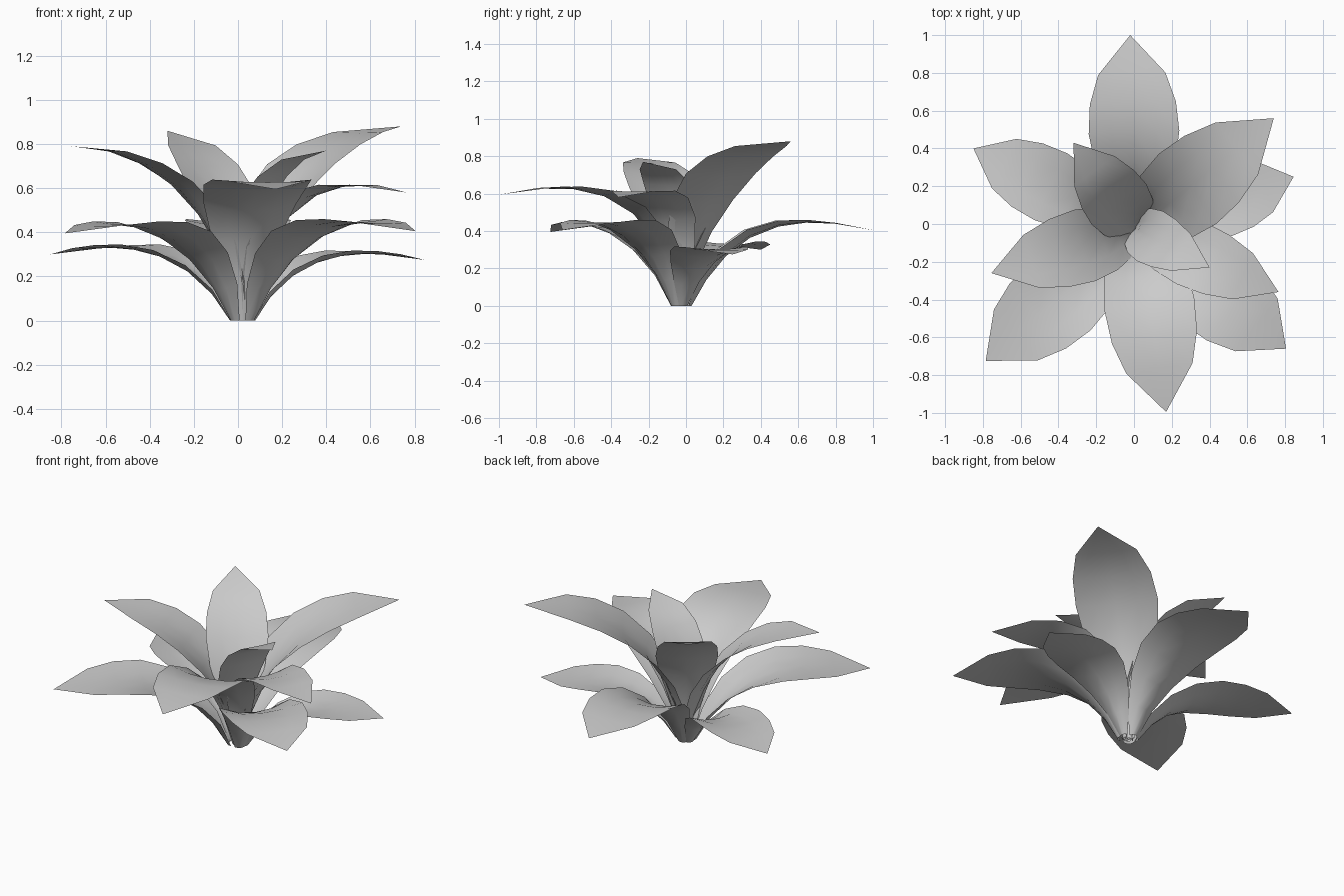
import bpy, math
from mathutils import Vector

old = bpy.data.objects.get("Cube")
if old:
    bpy.data.objects.remove(old, do_unlink=True)

mat = bpy.data.materials.new("leaf_grey")
mat.use_nodes = True
grey = (0.6, 0.6, 0.6, 1)
mat.diffuse_color = grey
mat.node_tree.nodes["Principled BSDF"].inputs["Base Color"].default_value = grey

# Position along the midrib and half width, from the base to the pointed tip
ROWS = [(0, 0.03), (0.14, 0.09), (0.28, 0.155), (0.42, 0.212),
        (0.56, 0.24), (0.69, 0.228), (0.82, 0.178), (1, 0)]
# Root radius, then arch handles as fractions of reach and tip height
ARCHES = {"low": (0.06, (0.27, 1.1), (0.58, 1.24)),
          "middle": (0.03, (0.12, 0.95), (0.45, 1.18)),
          "upper": (0.01, (0.12, 0.65), (0.5, 1.01)),
          "steep": (0.0, (0.12, 0.65), (0.53, 0.95)),
          "inner": (-0.02, (-0.02, 0.7), (0.42, 1.0))}
ROOT = Vector((0.02, -0.03, 0))
SIDES = (-1, -0.5, 0, 0.5, 1)


def arch_points(reach, height, arch):
    """Midrib points at the row positions, as (reach, height)."""
    root, (a, b), (c, d) = ARCHES[arch]
    fine = []
    for i in range(201):
        t = i / 200
        u = 1 - t
        w1, w2, w3 = 3 * u * u * t, 3 * u * t * t, t ** 3
        fine.append(Vector(((w1 * a + w2 * c + w3) * reach + root * u ** 3,
                            (w1 * b + w2 * d + w3) * height)))
    dist = [0]
    for p, q in zip(fine, fine[1:]):
        dist.append(dist[-1] + (q - p).length)
    return [fine[min(range(201), key=lambda i: abs(dist[i] - f * dist[-1]))]
            for f, _ in ROWS]


def make_leaf(name, tip, arch, width):
    """One leaf blade, a trough at the root that flattens to the tip."""
    out = Vector((tip[0], tip[1], 0)) - ROOT
    reach = out.length
    out.normalize()
    side = Vector((-out.y, out.x, 0))
    up = Vector((0, 0, 1))
    rib = arch_points(reach, tip[2], arch)
    last = len(rib) - 1
    verts, faces = [], []
    for k, p in enumerate(rib):
        centre = ROOT + out * p.x + up * p.y
        if k == last:
            verts.append(centre)
            break
        run = (rib[k + 1] - rib[max(k - 1, 0)]).normalized()
        normal = up * run.x - out * run.y
        half = ROWS[k][1] * width
        cup = half * 0.7 * (1 - ROWS[k][0]) ** 2
        for s in SIDES:
            point = centre + side * half * s + normal * cup * s * s
            if k == 0:
                point.z = 0
            verts.append(point)
    n = len(SIDES)
    for k in range(last):
        for j in range(n - 1):
            a = k * n + j
            if k < last - 1:
                faces.append((a, a + n, a + n + 1, a + 1))
            else:
                faces.append((a, len(verts) - 1, a + 1))
    mesh = bpy.data.meshes.new(name)
    mesh.from_pydata(verts, [], faces)
    mesh.materials.append(mat)
    mesh.shade_smooth()
    bpy.context.collection.objects.link(bpy.data.objects.new(name, mesh))


# Tip position, arch and width of every leaf
LEAVES = [
    ("low_leaf_back", (-0.02, 1.0, 0.405), "low", 1),
    ("low_leaf_left", (0.845, 0.25, 0.275), "low", 0.8),
    ("low_leaf_front_left", (0.805, -0.66, 0.405), "low", 1),
    ("low_leaf_front_right", (-0.785, -0.725, 0.395), "low", 1),
    ("low_leaf_back_right", (-0.85, 0.4, 0.3), "low", 0.82),
    ("middle_leaf_front", (0.17, -0.995, 0.595), "middle", 1),
    ("middle_leaf_left", (0.765, -0.36, 0.58), "middle", 0.75),
    ("upper_leaf_back_left", (0.74, 0.56, 0.88), "upper", 1),
    ("upper_leaf_right", (-0.755, -0.26, 0.79), "upper", 0.82),
    ("upper_leaf_back_right", (-0.32, 0.43, 0.86), "steep", 0.75),
    ("inner_leaf_front_left", (0.4, -0.23, 0.77), "inner", 0.62),
]
for leaf in LEAVES:
    make_leaf(*leaf)
